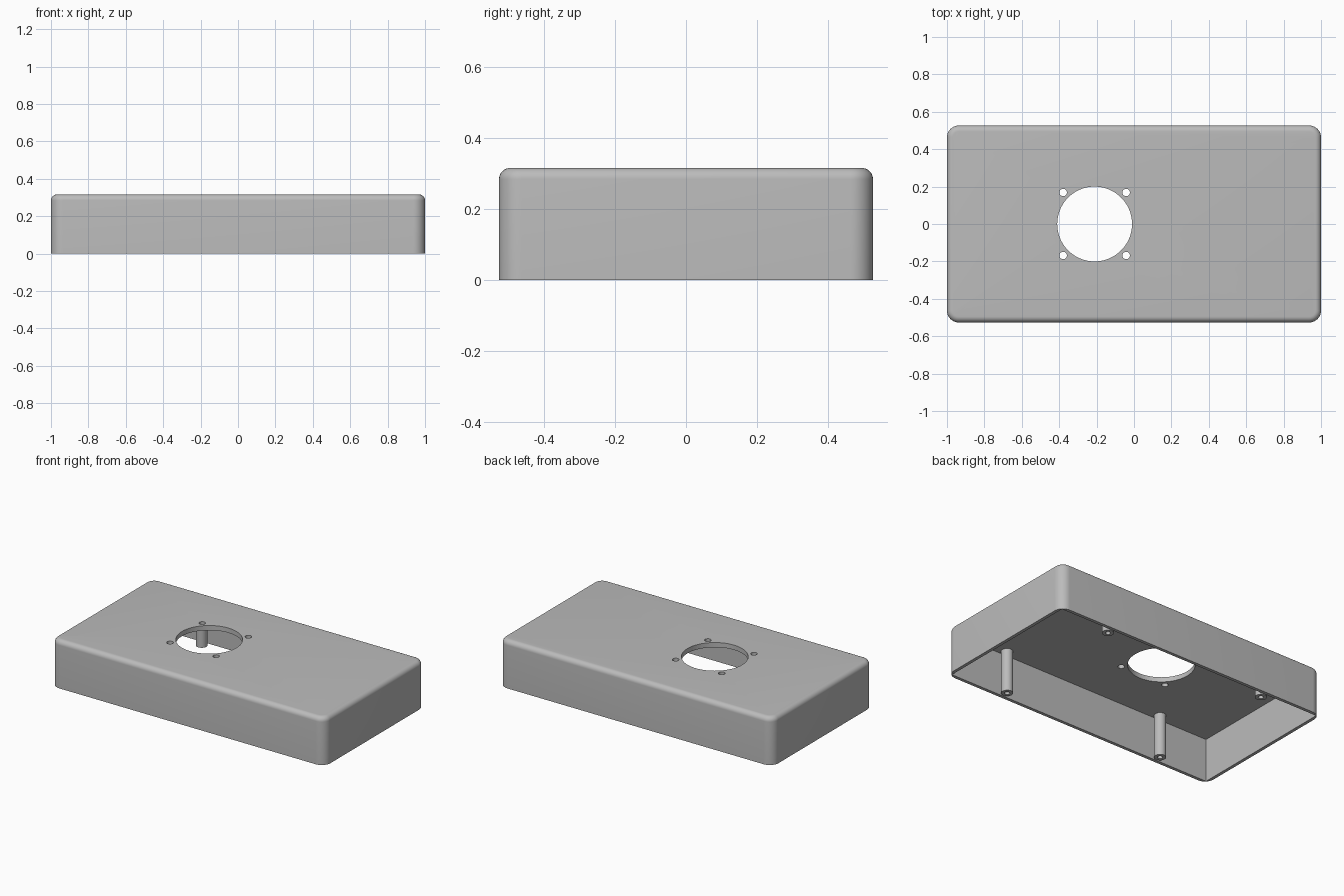
import bpy, bmesh, math
from mathutils import Vector

if "Cube" in bpy.data.objects:
    bpy.data.objects.remove(bpy.data.objects["Cube"], do_unlink=True)

S = 2 / 190                      # one millimetre in scene units
L, W, H = 190 * S, 100 * S, 30 * S
WALL, LID = 2 * S, 3 * S

grey = bpy.data.materials.new("plain_grey")
grey.use_nodes = True
grey.diffuse_color = (0.5, 0.5, 0.5, 1)
grey.node_tree.nodes["Principled BSDF"].inputs["Base Color"].default_value = (0.5, 0.5, 0.5, 1)


def make_object(name, bm):
    bmesh.ops.recalc_face_normals(bm, faces=bm.faces)
    mesh = bpy.data.meshes.new(name)
    bm.to_mesh(mesh)
    bm.free()
    mesh.materials.append(grey)
    obj = bpy.data.objects.new(name, mesh)
    bpy.context.collection.objects.link(obj)
    return obj


def box(size, z0, z1):
    bm = bmesh.new()
    bmesh.ops.create_cube(bm, size=1)
    for v in bm.verts:
        v.co = (v.co.x * size[0], v.co.y * size[1], z0 if v.co.z < 0 else z1)
    return bm


def select_only(obj):
    bpy.ops.object.select_all(action='DESELECT')
    obj.select_set(True)
    bpy.context.view_layer.objects.active = obj


def smooth(obj):
    select_only(obj)
    bpy.ops.object.shade_smooth_by_angle(angle=math.radians(30))


def cut(target, cutter):
    cutter.hide_render = True
    mod = target.modifiers.new("cut", 'BOOLEAN')
    mod.operation, mod.solver, mod.object = 'DIFFERENCE', 'EXACT', cutter
    select_only(target)
    bpy.ops.object.modifier_apply(modifier=mod.name)
    bpy.data.objects.remove(cutter, do_unlink=True)


def drill(target, x, y, radius, segments):
    bm = bmesh.new()
    bmesh.ops.create_cone(bm, cap_ends=True, segments=segments,
                          radius1=radius, radius2=radius, depth=0.3)
    bmesh.ops.translate(bm, verts=bm.verts, vec=(x, y, H))
    cut(target, make_object("hole_cutter", bm))


# Enclosure body: rounded upright corners, then a rounded top rim
bm = box((L, W), 0, H)
upright = [e for e in bm.edges if abs(e.verts[0].co.z - e.verts[1].co.z) > H / 2]
bmesh.ops.bevel(bm, geom=upright, offset=6 * S, segments=10, profile=0.5, affect='EDGES')
rim = [e for e in bm.edges if all(v.co.z > H - 1e-4 for v in e.verts)]
bmesh.ops.bevel(bm, geom=rim, offset=3 * S, segments=8, profile=0.5, affect='EDGES')
enclosure = make_object("enclosure", bm)

# Square-cornered cavity, open underneath
cut(enclosure, make_object("cavity_cutter", box((L - 2 * WALL, W - 2 * WALL), -0.1, H - LID)))

# Round opening with four screw holes around it
hole_x = -20 * S
drill(enclosure, hole_x, 0, 19 * S, 72)
for sx in (-1, 1):
    for sy in (-1, 1):
        drill(enclosure, hole_x + sx * 16 * S, sy * 16 * S, 1.9 * S, 24)
smooth(enclosure)

# Hollow mounting posts hanging from the lid
R, BORE, DEPTH = 3.4 * S, 1.5 * S, 20 * S
profile = [(0, DEPTH), (BORE, DEPTH), (BORE, 0), (R, 0), (R, H - LID + 0.004), (0, H - LID + 0.004)]
for sx, side in ((-1, "right"), (1, "left")):
    for sy, end in ((-1, "front"), (1, "back")):
        bm = bmesh.new()
        pts = [bm.verts.new((r, 0, z)) for r, z in profile]
        edges = [bm.edges.new(p) for p in zip(pts, pts[1:])]
        bmesh.ops.spin(bm, geom=pts + edges, cent=(0, 0, 0), axis=(0, 0, 1),
                       angle=math.tau, steps=32, use_merge=True)
        bmesh.ops.remove_doubles(bm, verts=bm.verts, dist=1e-5)
        post = make_object(f"mounting_post_{end}_{side}", bm)
        post.location = Vector((sx * 56, sy * 44, 0)) * S
        smooth(post)
